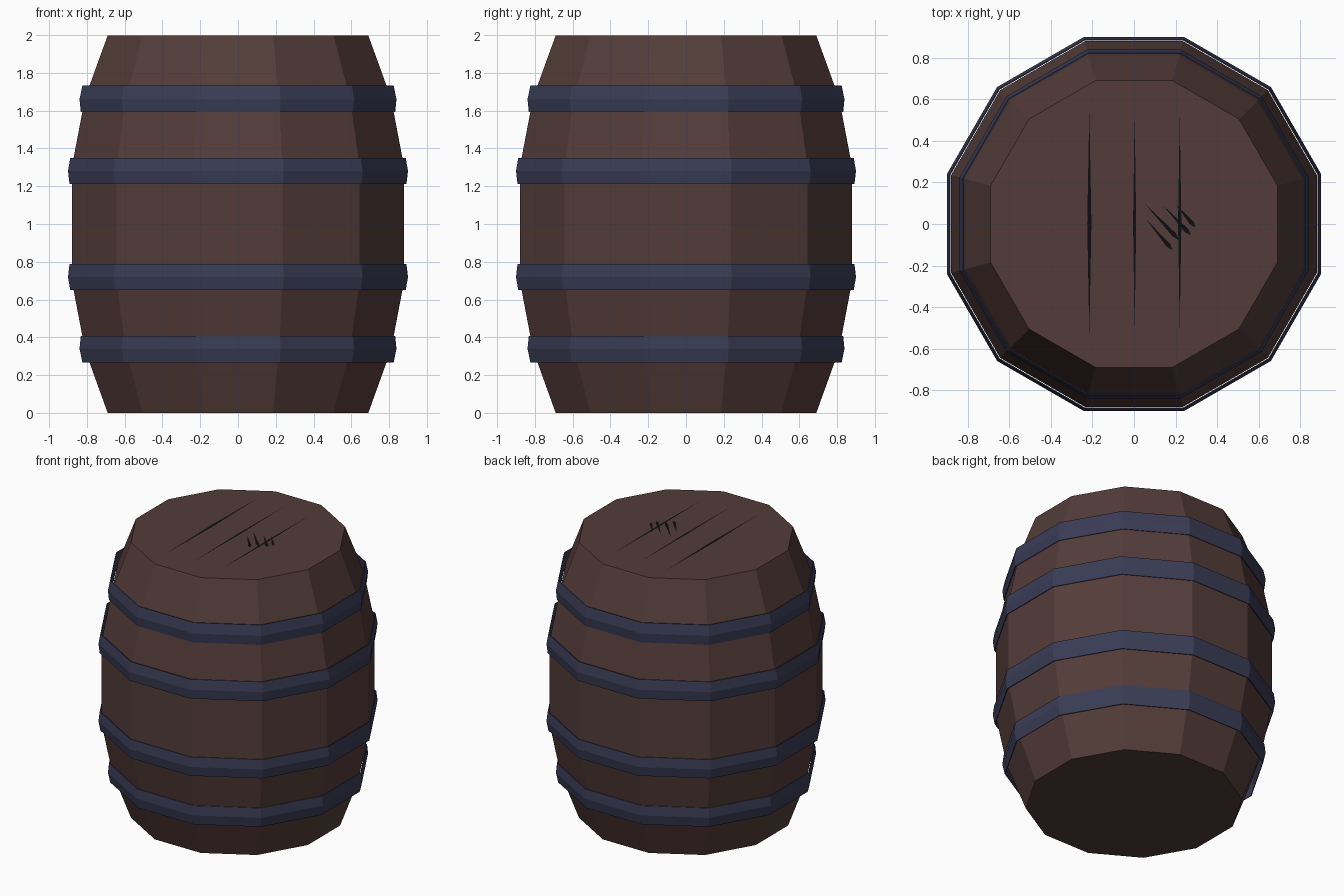
import bpy, math
from mathutils import Vector

if "Cube" in bpy.data.objects:
    bpy.data.objects.remove(bpy.data.objects["Cube"])

SIDES = 12
APOTHEM = math.cos(math.pi / SIDES)


def material(name, rgb):
    m = bpy.data.materials.new(name)
    m.diffuse_color = (*rgb, 1)
    m.use_nodes = True
    m.node_tree.nodes["Principled BSDF"].inputs["Base Color"].default_value = m.diffuse_color
    return m


wood = material("dark brown wood", (0.088, 0.046, 0.042))
iron = material("blue grey iron", (0.042, 0.045, 0.092))
groove = material("black groove", (0.004, 0.004, 0.004))


def add_mesh(name, verts, faces, mat):
    mesh = bpy.data.meshes.new(name)
    mesh.from_pydata(verts, [], faces)
    mesh.materials.append(mat)
    obj = bpy.data.objects.new(name, mesh)
    bpy.context.collection.objects.link(obj)
    return obj


def lathe(name, profile, mat, closed_loop=False):
    """Spin (flat-to-flat half width, z) points, listed upward on the outside."""
    verts, faces, n = [], [], len(profile)
    for half_width, z in profile:
        r = half_width / APOTHEM
        for s in range(SIDES):
            a = (s + 0.5) * math.tau / SIDES
            verts.append((r * math.cos(a), r * math.sin(a), z))
    for i in range(n if closed_loop else n - 1):
        lo, hi = i * SIDES, (i + 1) % n * SIDES
        for s in range(SIDES):
            t = (s + 1) % SIDES
            faces.append((lo + s, lo + t, hi + t, hi + s))
    if not closed_loop:
        faces.append(tuple(reversed(range(SIDES))))
        faces.append(tuple(range((n - 1) * SIDES, n * SIDES)))
    return add_mesh(name, verts, faces, mat)


# Barrel body with flat ends
lathe("barrel_body", [(0.69, 0), (0.81, 0.333), (0.88, 0.70),
                      (0.88, 1.30), (0.81, 1.667), (0.69, 1.998)], wood)


# Thin hoops standing slightly off the wood, mirrored top to bottom
def hoop(name, outer, flip):
    inner = [(w - 0.005, z) for w, z in reversed(outer)]
    profile = outer + inner
    if flip:
        profile = [(w, 2 - z) for w, z in reversed(profile)]
    lathe(name, profile, iron, closed_loop=True)


end_hoop = [(0.832, 1.592), (0.839, 1.66), (0.824, 1.732)]
middle_hoop = [(0.892, 1.212), (0.900, 1.28), (0.888, 1.350)]
for side, flip in (("upper", False), ("lower", True)):
    hoop(side + "_end_hoop", end_hoop, flip)
    hoop(side + "_middle_hoop", middle_hoop, flip)


# Tapered grooves and scratches on the lid
def sliver(name, start, end, width, widest):
    a, b = Vector((*start, 2.0)), Vector((*end, 2.0))
    d = (b - a).normalized()
    side = Vector((-d.y, d.x, 0)) * width / 2
    mid = a.lerp(b, widest)
    add_mesh(name, [a, mid - side, b, mid + side], [(0, 1, 2, 3)], groove)


for i, (x, top, bottom, w) in enumerate([(-0.215, 0.55, -0.54, 0.02),
                                         (0.003, 0.54, -0.53, 0.015),
                                         (0.22, 0.52, -0.51, 0.016)]):
    sliver(f"plank_groove_{i + 1}", (x, top), (x, bottom), w, 0.5)

for i, (a, b) in enumerate([((0.06, 0.02), (0.185, -0.125)),
                            ((0.05, 0.10), (0.22, -0.08)),
                            ((0.14, 0.09), (0.275, -0.055)),
                            ((0.20, 0.095), (0.295, -0.015))]):
    sliver(f"scratch_{i + 1}", a, b, 0.022, 0.85)
